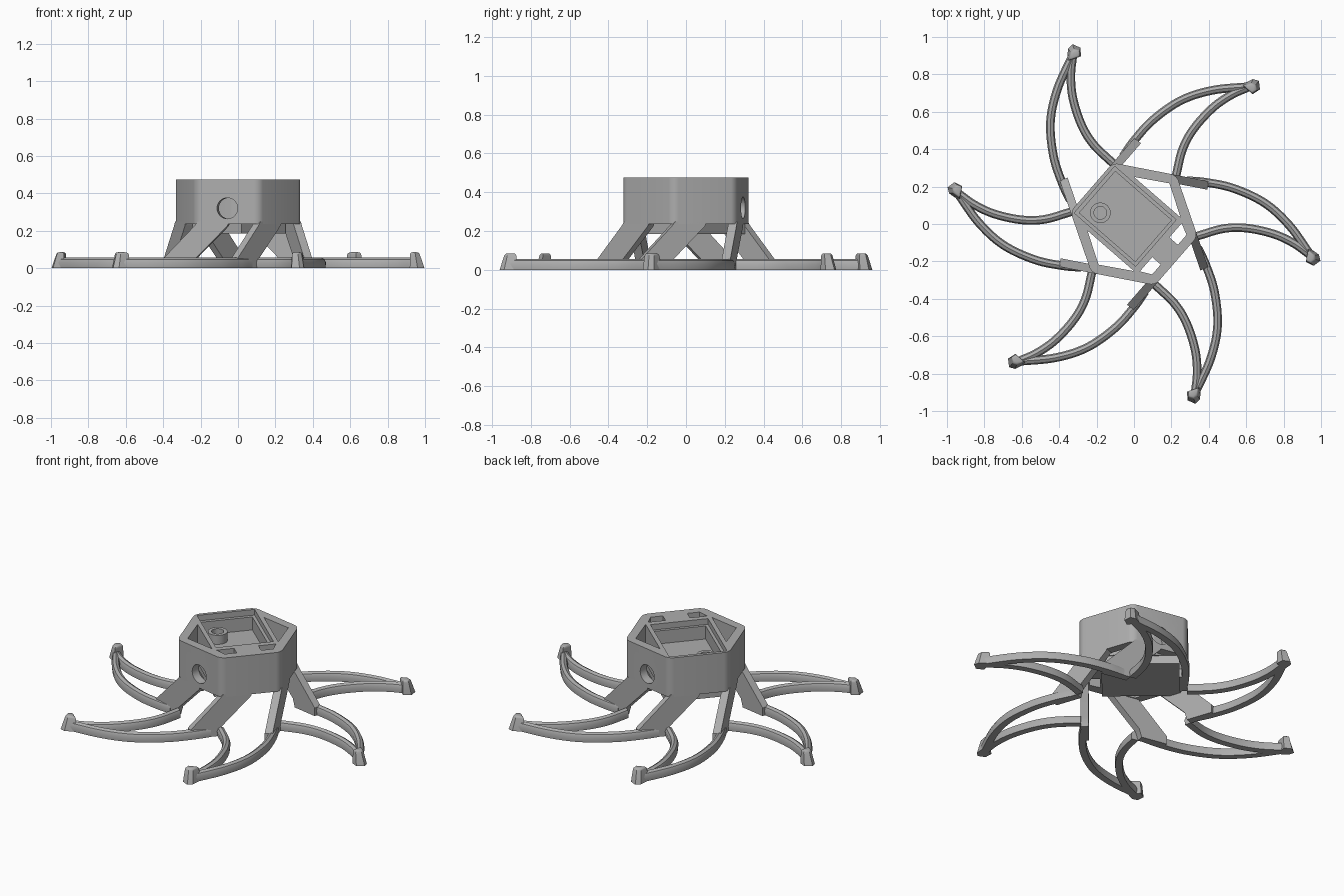
import bpy, bmesh
from math import radians, cos, sin, pi
from mathutils import Matrix, Vector

if "Cube" in bpy.data.objects:
    bpy.data.objects.remove(bpy.data.objects["Cube"])

grey = bpy.data.materials.new("plain grey")
grey.use_nodes = True
grey.diffuse_color = (0.42, 0.42, 0.42, 1)
grey.node_tree.nodes["Principled BSDF"].inputs["Base Color"].default_value = (0.42, 0.42, 0.42, 1)

BODY = radians(-41)        # turn of the hexagonal body
APOTHEM, WALL = 0.30, 0.045
TOP, SKIRT = 0.475, 0.235


def finish(name, bm, turn=0.0):
    """Turn a bmesh about z and make it an object."""
    bmesh.ops.recalc_face_normals(bm, faces=bm.faces)
    bm.transform(Matrix.Rotation(turn, 4, 'Z'))
    mesh = bpy.data.meshes.new(name)
    bm.to_mesh(mesh)
    bm.free()
    mesh.materials.append(grey)
    obj = bpy.data.objects.new(name, mesh)
    bpy.context.collection.objects.link(obj)
    return obj


def prism(points, low, high, shrink=1.0):
    """Extrude a flat outline from low to high, with an optional smaller top."""
    bm = bmesh.new()
    mid = sum((Vector(p) for p in points), Vector((0, 0))) / len(points)
    rings = []
    for z, k in ((low, 1.0), (high, shrink)):
        rings.append([bm.verts.new((*(mid + (Vector(p) - mid) * k), z)) for p in points])
    n = len(points)
    bm.faces.new(rings[0][::-1])
    bm.faces.new(rings[1])
    for i in range(n):
        j = (i + 1) % n
        bm.faces.new((rings[0][i], rings[0][j], rings[1][j], rings[1][i]))
    return bm


def rect(x0, x1, y0, y1):
    return [(x0, y0), (x1, y0), (x1, y1), (x0, y1)]


def circle(x, y, r, n=32):
    return [(x + r * cos(2 * pi * i / n), y + r * sin(2 * pi * i / n)) for i in range(n)]


def carve(obj, cutters):
    """Subtract the cutters for good and remove them."""
    for cutter in cutters:
        cutter.hide_render = True
        mod = obj.modifiers.new("cut", 'BOOLEAN')
        mod.operation, mod.solver, mod.object = 'DIFFERENCE', 'EXACT', cutter
    bpy.context.view_layer.update()
    deps = bpy.context.evaluated_depsgraph_get()
    mesh = bpy.data.meshes.new_from_object(obj.evaluated_get(deps))
    obj.modifiers.clear()
    obj.data = mesh
    for cutter in cutters:
        bpy.data.objects.remove(cutter)


def smooth_path(points, steps=7):
    """Catmull-Rom curve through the points."""
    p = [Vector(q) for q in points]
    p = [2 * p[0] - p[1]] + p + [2 * p[-1] - p[-2]]
    out = []
    for a, b, c, d in zip(p, p[1:], p[2:], p[3:]):
        for i in range(steps):
            t = i / steps
            out.append(0.5 * (2 * b + (c - a) * t + (2 * a - 5 * b + 4 * c - d) * t ** 2
                              + (3 * b - a - 3 * c + d) * t ** 3))
    return out + [p[-2]]


def sweep(path, profile):
    """Carry an upright profile along a path on the ground."""
    bm = bmesh.new()
    rings = []
    for i, p in enumerate(path):
        d = (path[min(i + 1, len(path) - 1)] - path[max(i - 1, 0)]).normalized()
        side = Vector((d.y, -d.x))
        rings.append([bm.verts.new((*(p + side * s), z)) for s, z in profile])
    n = len(profile)
    for a, b in zip(rings, rings[1:]):
        for i in range(n):
            j = (i + 1) % n
            bm.faces.new((a[i], a[j], b[j], b[i]))
    bm.faces.new(rings[0])
    bm.faces.new(rings[-1])
    return bm


# Hexagonal body with rounded upright corners
radius = APOTHEM / cos(pi / 6)
bm = prism([(radius * cos(pi / 6 + i * pi / 3), radius * sin(pi / 6 + i * pi / 3))
            for i in range(6)], SKIRT, TOP)
upright = [e for e in bm.edges if abs(e.verts[0].co.z - e.verts[1].co.z) > 0.1]
bmesh.ops.bevel(bm, geom=upright, offset=0.03, segments=5, affect='EDGES', profile=0.5)
body = finish("hexagonal_body", bm, BODY)

# Stepped pocket, side openings, small slots and the two round wall holes
cutters = [finish("pocket_cutter", prism(rect(-0.28, 0.155, -0.165, 0.165), 0.44, 0.6), BODY),
           finish("floor_cutter", prism(rect(-0.26, 0.137, -0.147, 0.147), 0.36, 0.6), BODY)]
for s in (-1, 1):
    side = [(-0.165, 0.19 * s), (0.0, 0.288 * s), (0.165, 0.19 * s)]
    slot = [(0.19, 0.07 * s), (0.19, 0.17 * s), (0.25, 0.14 * s), (0.25, 0.07 * s)]
    cutters += [finish("side_cutter", prism(side, 0.1, 0.6), BODY),
                finish("slot_cutter", prism(slot, 0.1, 0.6), BODY)]
    bm = prism(circle(0, 0, 0.056), 0.22, 0.4)
    bm.transform(Matrix.Translation((0, 0, 0.32)) @ Matrix.Rotation(pi / 2, 4, 'Y'))
    cutters.append(finish("hole_cutter", bm, radians(-11 + 90 * s)))
carve(body, cutters)

# Underside of the pocket and the ringed post on its floor
finish("pocket_base", prism(rect(-0.255, 0.18, -0.18, 0.18), 0.185, SKIRT + 0.002), BODY)
post = finish("post_ring", prism(circle(-0.175, -0.073, 0.055), 0.358, 0.415), BODY)
carve(post, [finish("post_cutter", prism(circle(-0.175, -0.073, 0.034), 0.362, 0.5), BODY)])

# Six legs, each with a sloping strut, a long arm, a short arm and a foot
PROFILE = [(-0.02, 0), (-0.023, 0.03), (-0.016, 0.047), (0, 0.056),
           (0.016, 0.047), (0.023, 0.03), (0.02, 0)]
STRUT = [(-0.01, 0.25), (0.16, 0.25), (0.18, 0.225), (0.35, 0.05), (0.35, 0.0),
         (0.19, 0.0), (0.175, 0.05), (0.0, 0.225)]
LONG = [(-0.06, 0.36), (0.0, 0.445), (0.1, 0.555), (0.25, 0.66), (0.42, 0.715), (0.62, 0.735)]
SHORT = [(0.225, 0.26), (0.26, 0.40), (0.32, 0.51), (0.42, 0.62), (0.52, 0.69), (0.62, 0.735)]
FOOT = [(0.94, 0.055), (0.94, -0.024), (0.985, -0.036), (1.016, -0.002), (1.002, 0.028)]
swap = Matrix(((0, 0, 1, 0), (1, 0, 0, 0), (0, 1, 0, 0), (0, 0, 0, 1)))
for k in range(6):
    turn = k * pi / 3
    bm = prism(STRUT, -APOTHEM, -APOTHEM + WALL)
    bm.transform(swap)
    finish(f"strut_{k + 1}", bm, BODY + turn)
    finish(f"long_arm_{k + 1}", sweep(smooth_path(LONG), PROFILE), turn)
    finish(f"short_arm_{k + 1}", sweep(smooth_path(SHORT), PROFILE), turn)
    bm = prism(FOOT, 0.0, 0.085)
    for v in bm.verts:                      # lean the outer face inward at the top
        if v.co.z > 0.05:
            v.co.x -= max(0, v.co.x - 0.95) * 0.45
            v.co.y *= 0.75
    rim = [e for e in bm.edges if min(v.co.z for v in e.verts) > 0.05]
    bmesh.ops.bevel(bm, geom=rim, offset=0.012, segments=3, affect='EDGES', profile=0.5)
    finish(f"foot_{k + 1}", bm, radians(49) + turn)

# Smooth the rounded parts and keep the hard edges
bpy.ops.object.select_all(action='DESELECT')
for obj in bpy.context.collection.objects:
    if obj.type == 'MESH':
        obj.select_set(True)
        bpy.context.view_layer.objects.active = obj
bpy.ops.object.shade_smooth_by_angle(angle=radians(35))
